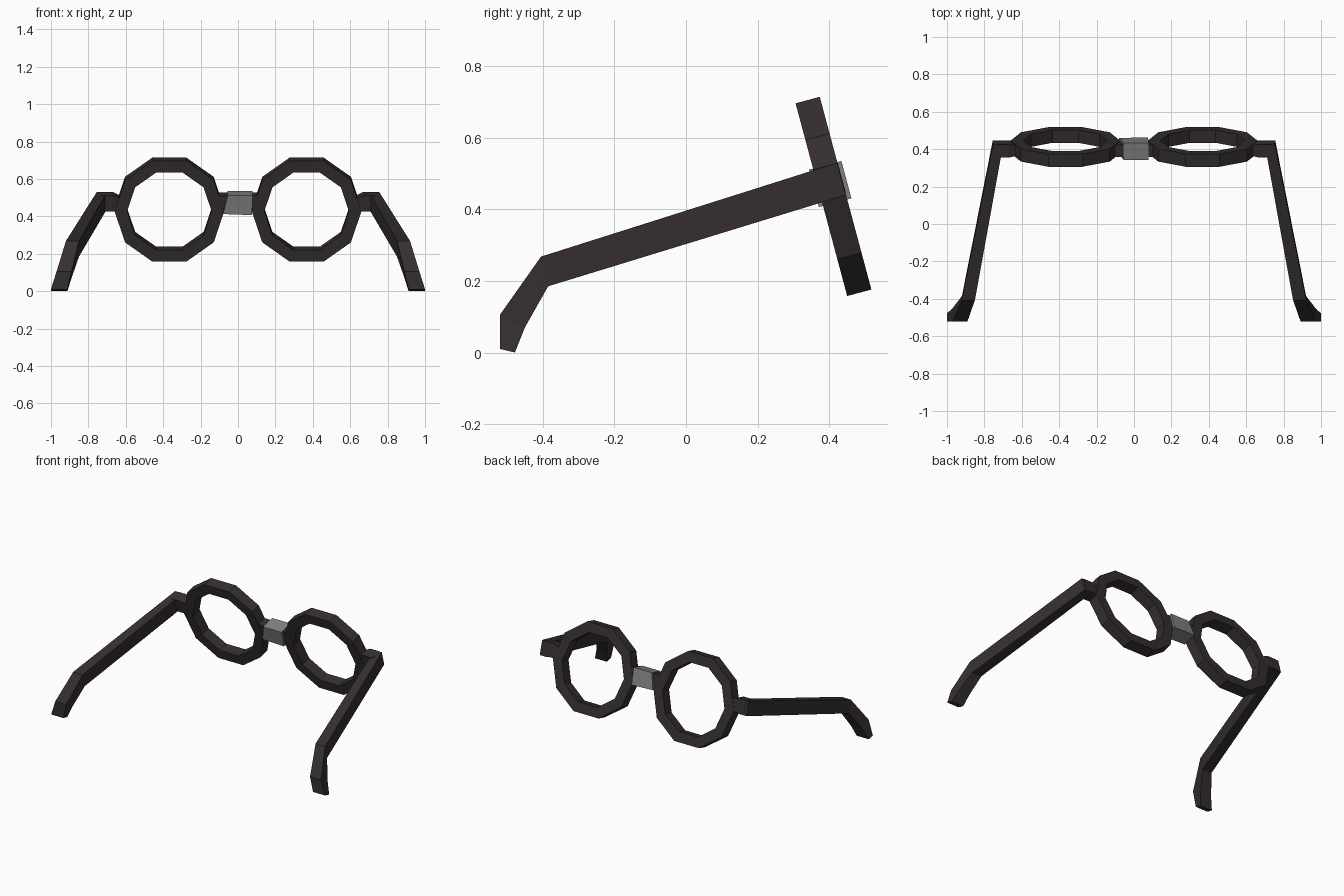
import bpy, bmesh
from math import sin, cos, pi, radians
from mathutils import Matrix, Vector

cube = bpy.data.objects.get("Cube")
if cube:
    bpy.data.objects.remove(cube)


def material(name, rgb):
    m = bpy.data.materials.new(name)
    m.use_nodes = True
    m.diffuse_color = (*rgb, 1)
    m.node_tree.nodes["Principled BSDF"].inputs["Base Color"].default_value = (*rgb, 1)
    return m


dark = material("dark brown frame", (0.036, 0.028, 0.028))
grey = material("grey bridge wrap", (0.22, 0.22, 0.22))

# The front of the frame leans back about this centre
CENTRE = Vector((0, 0.412, 0.436))
LEAN = Matrix.Rotation(radians(15), 3, 'X')


def lean(x, depth, height):
    return CENTRE + LEAN @ Vector((x, depth, height))


def loft(name, sections, mat, closed=False, mirror=False):
    """Skin a run of four-cornered sections, capped unless closed."""
    bm = bmesh.new()
    rows = [[bm.verts.new(p) for p in s] for s in sections]
    pairs = list(zip(rows, rows[1:]))
    if closed:
        pairs.append((rows[-1], rows[0]))
    else:
        bm.faces.new(rows[0])
        bm.faces.new(rows[-1])
    for a, b in pairs:
        for i in range(4):
            j = (i + 1) % 4
            bm.faces.new((a[i], a[j], b[j], b[i]))
    bmesh.ops.recalc_face_normals(bm, faces=bm.faces)
    mesh = bpy.data.meshes.new(name)
    bm.to_mesh(mesh)
    bm.free()
    mesh.materials.append(mat)
    ob = bpy.data.objects.new(name, mesh)
    bpy.context.collection.objects.link(ob)
    if mirror:
        ob.modifiers.new("Mirror", 'MIRROR').use_axis[0] = True
    return ob


def block_section(x, depth, low, high, slant=0):
    """Section across a leaning bar; slant shifts its top edge along x."""
    d = depth / 2
    return [lean(x, -d, low), lean(x, d, low),
            lean(x + slant, d, high), lean(x + slant, -d, high)]


# Ten-sided lens rims
rim = []
for k in range(10):
    a = k * pi / 5
    rim.append([lean(0.367 + r * cos(a), d, r * sin(a))
                for r, d in ((0.293, -0.035), (0.293, 0.035),
                             (0.226, 0.035), (0.226, -0.035))])
loft("lens_rims", rim, dark, closed=True, mirror=True)

# Hinge blocks joining rims to arms
loft("hinge_blocks", [block_section(0.63, 0.06, 0.0, 0.07),
                      block_section(0.67, 0.072, 0.0, 0.088),
                      block_section(0.735, 0.072, 0.0, 0.088)], dark, mirror=True)

# Arms with bent ear tips: top (y, z), bottom (y, z), outer x, inner x
stations = [((0.422, 0.53), (0.447, 0.44), 0.755, 0.70),
            ((-0.405, 0.268), (-0.385, 0.185), 0.92, 0.85),
            ((-0.52, 0.105), (-0.45, 0.07), 0.97, 0.89),
            ((-0.52, 0.01), (-0.478, 0.0), 1.0, 0.912)]
loft("arms", [[(xo, *t), (xi, *t), (xi, *b), (xo, *b)]
              for t, b, xo, xi in stations], dark, mirror=True)

# Nose bridge and the slightly crooked wrap around it
loft("nose_bridge", [block_section(s * 0.11, 0.066, 0.015, 0.085)
                     for s in (-1, 1)], dark)
loft("bridge_wrap", [block_section(-0.08, 0.094, -0.012, 0.09, 0.025),
                     block_section(0.075, 0.094, -0.018, 0.09, 0.003)], grey)
